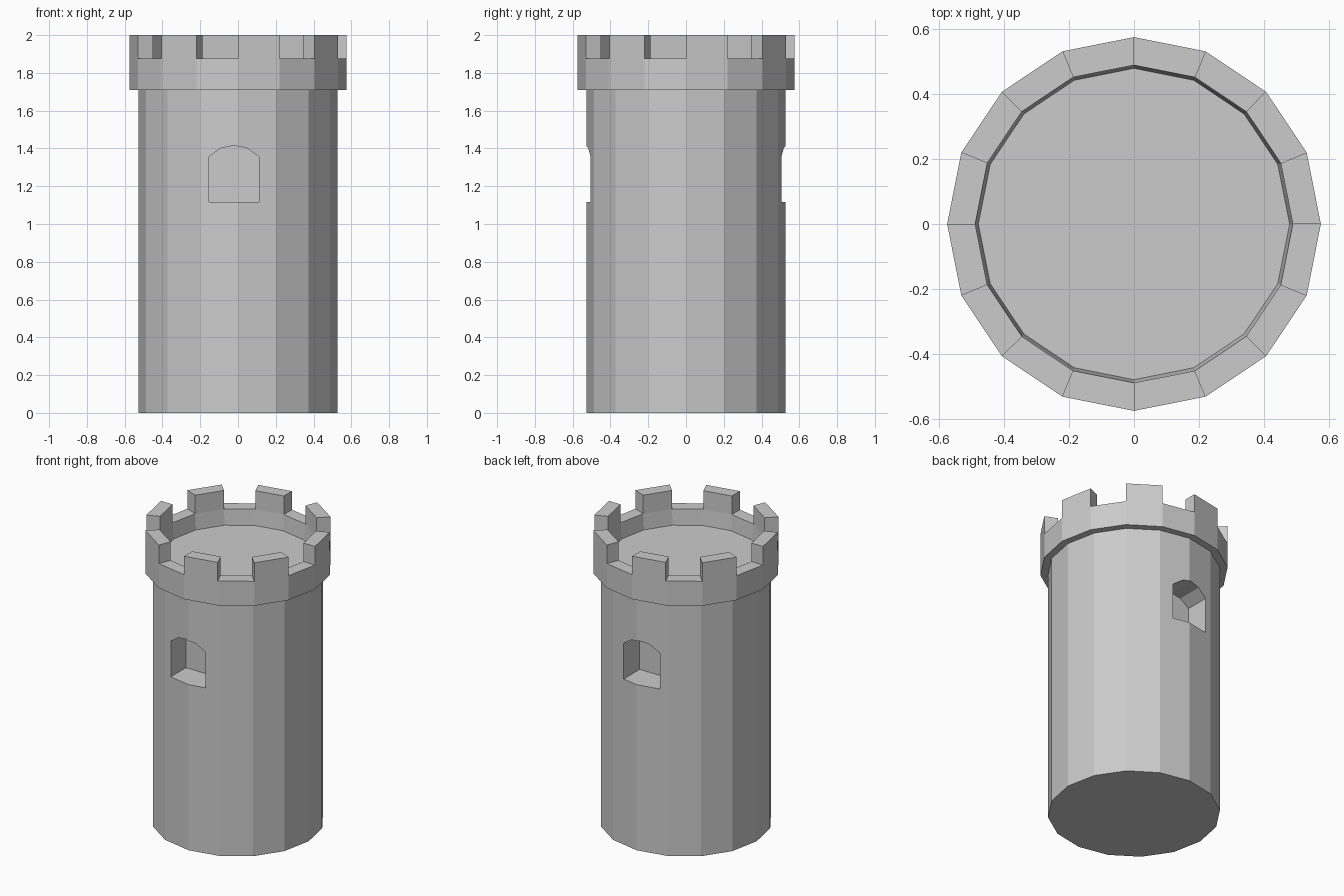
import bpy
import bmesh
from math import cos, sin, tau

SIDES = 16

cube = bpy.data.objects.get("Cube")
if cube:
    bpy.data.objects.remove(cube)

stone = bpy.data.materials.new("grey stone")
stone.use_nodes = True
colour = (0.6, 0.6, 0.6, 1)
stone.diffuse_color = colour
stone.node_tree.nodes["Principled BSDF"].inputs["Base Color"].default_value = colour


def add_object(name, bm):
    bmesh.ops.recalc_face_normals(bm, faces=bm.faces)
    mesh = bpy.data.meshes.new(name)
    bm.to_mesh(mesh)
    bm.free()
    mesh.materials.append(stone)
    obj = bpy.data.objects.new(name, mesh)
    bpy.context.collection.objects.link(obj)
    return obj


def lathe(bm, profile):
    """Revolve (radius, height) points, cap both ends, return the bands of faces."""
    rings = [[bm.verts.new((r * cos(tau * i / SIDES), r * sin(tau * i / SIDES), z))
              for i in range(SIDES)] for r, z in profile]
    bands = []
    for low, high in zip(rings, rings[1:]):
        bands.append([bm.faces.new((low[i], low[(i + 1) % SIDES],
                                    high[(i + 1) % SIDES], high[i]))
                      for i in range(SIDES)])
    bm.faces.new(rings[0])
    bm.faces.new(rings[-1])
    return bands


# Round tower shaft
bm = bmesh.new()
lathe(bm, [(0.527, 0), (0.527, 1.71)])
shaft = add_object("tower_shaft", bm)

# Arched window recesses, front and back
arch = [(-0.154, 1.116), (0.111, 1.116), (0.111, 1.356), (0.045, 1.403),
        (-0.021, 1.415), (-0.088, 1.403), (-0.154, 1.356)]
for name, side in (("front", -1), ("back", 1)):
    bm = bmesh.new()
    face = bm.faces.new([bm.verts.new((x, side * 0.335, z)) for x, z in arch])
    depth = bmesh.ops.extrude_face_region(bm, geom=[face])
    moved = [v for v in depth["geom"] if isinstance(v, bmesh.types.BMVert)]
    bmesh.ops.translate(bm, vec=(0, side * 0.4, 0), verts=moved)
    # close the cutter where the extrusion removed its base
    bmesh.ops.holes_fill(bm, edges=bm.edges)
    cutter = add_object(name + "_window_cutter", bm)
    cutter.hide_render = True
    cutter.hide_set(True)
    cut = shaft.modifiers.new(name + " window", "BOOLEAN")
    cut.object = cutter
    cut.solver = "EXACT"

# Apply the cuts and discard the cutters
bpy.context.view_layer.update()
cut_mesh = bpy.data.meshes.new_from_object(
    shaft.evaluated_get(bpy.context.evaluated_depsgraph_get()))
shaft.modifiers.clear()
shaft.data = cut_mesh
for name in ("front", "back"):
    bpy.data.objects.remove(bpy.data.objects[name + "_window_cutter"])

# Overhanging parapet with sunken floor and a merlon on every second side
bm = bmesh.new()
outer, ledge, inner = lathe(bm, [(0.574, 1.71), (0.574, 1.875),
                                 (0.488, 1.875), (0.478, 1.77)])
merlons = bmesh.ops.extrude_discrete_faces(bm, faces=ledge[::2])["faces"]
for top in merlons:
    bmesh.ops.translate(bm, vec=(0, 0, 0.125), verts=top.verts)
bmesh.ops.remove_doubles(bm, verts=bm.verts, dist=0.0001)
add_object("battlement", bm)
